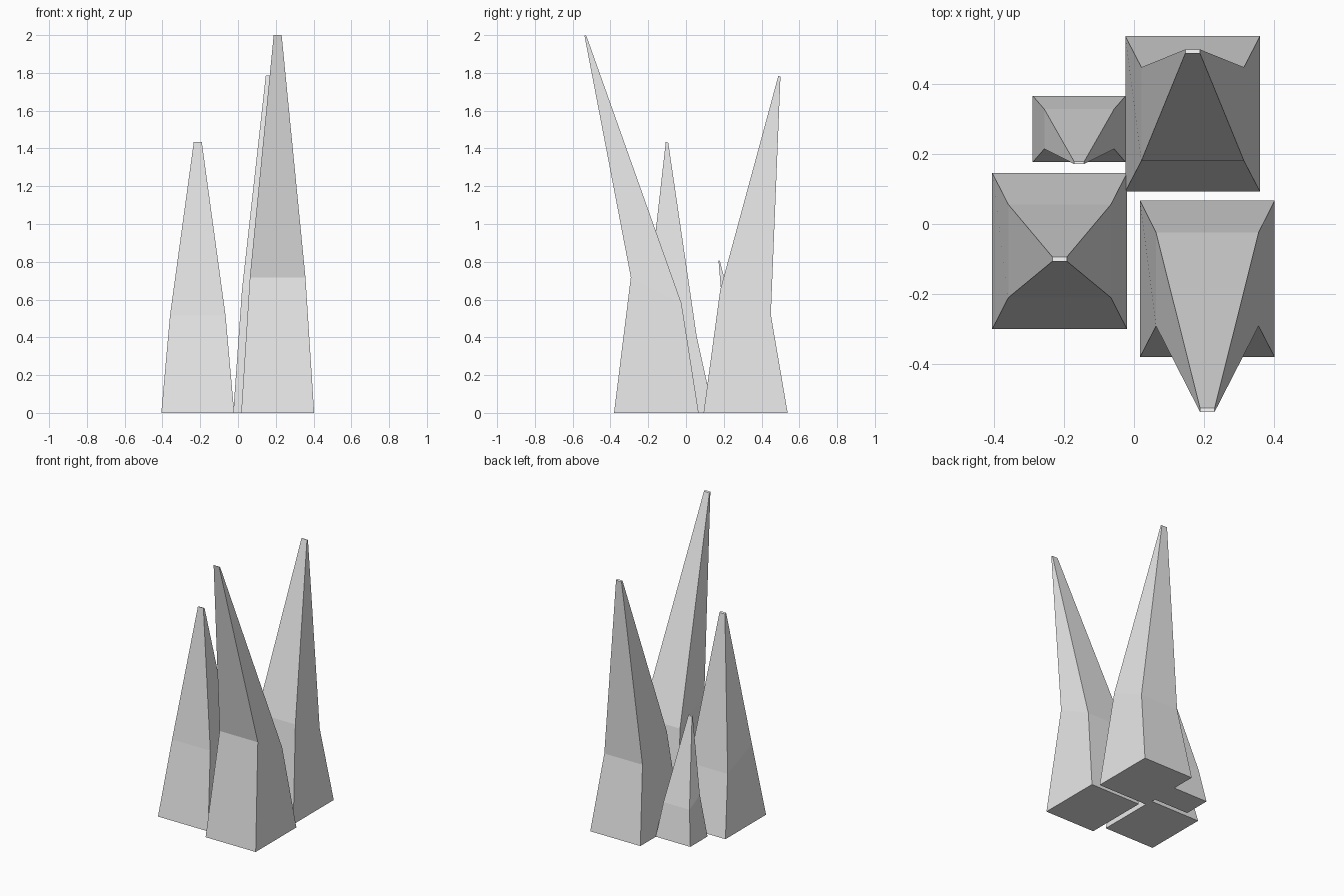
import bpy
import bmesh

cube = bpy.data.objects.get("Cube")
if cube:
    bpy.data.objects.remove(cube, do_unlink=True)

# Single plain stone colour
stone = bpy.data.materials.new("light grey stone")
stone.use_nodes = True
grey = (0.8, 0.8, 0.8, 1)
stone.diffuse_color = grey
stone.node_tree.nodes["Principled BSDF"].inputs["Base Color"].default_value = grey


def ring(bm, cx, half_x, front, back):
    """Four-cornered section; front and back are (y, z) of its two edges."""
    corners = [(-half_x, front), (half_x, front), (half_x, back), (-half_x, back)]
    return [bm.verts.new((cx + dx, y, z)) for dx, (y, z) in corners]


def spike(name, cx, half_widths, fronts, backs):
    """Leaning four-sided spike: base, tilted waist and small blunt tip."""
    bm = bmesh.new()
    rings = [ring(bm, cx, *section) for section in zip(half_widths, fronts, backs)]
    bm.faces.new(rings[0])
    bm.faces.new(rings[-1])
    for low, high in zip(rings, rings[1:]):
        for i in range(4):
            j = (i + 1) % 4
            bm.faces.new((low[i], low[j], high[j], high[i]))
    bmesh.ops.recalc_face_normals(bm, faces=bm.faces)
    mesh = bpy.data.meshes.new(name)
    bm.to_mesh(mesh)
    bm.free()
    mesh.materials.append(stone)
    obj = bpy.data.objects.new(name, mesh)
    bpy.context.collection.objects.link(obj)


LARGE = (0.193, 0.147, 0.021)
SMALL = (0.133, 0.1, 0.0145)

# Tall spike leaning forward
spike("front_left_spike", 0.21, LARGE,
      [(-0.381, 0), (-0.292, 0.718), (-0.538, 2.0)],
      [(0.067, 0), (-0.024, 0.58), (-0.527, 1.995)])

# Second spike leaning back
spike("back_left_spike", 0.168, LARGE,
      [(0.093, 0), (0.181, 0.65), (0.489, 1.785)],
      [(0.538, 0), (0.449, 0.52), (0.5, 1.78)])

# Nearly upright spike
spike("front_right_spike", -0.213, LARGE,
      [(-0.301, 0), (-0.211, 0.515), (-0.107, 1.435)],
      [(0.146, 0), (0.056, 0.408), (-0.094, 1.43)])

# Small spike at the back
spike("back_right_small_spike", -0.157, SMALL,
      [(0.177, 0), (0.215, 0.295), (0.172, 0.808)],
      [(0.367, 0), (0.329, 0.235), (0.179, 0.804)])
